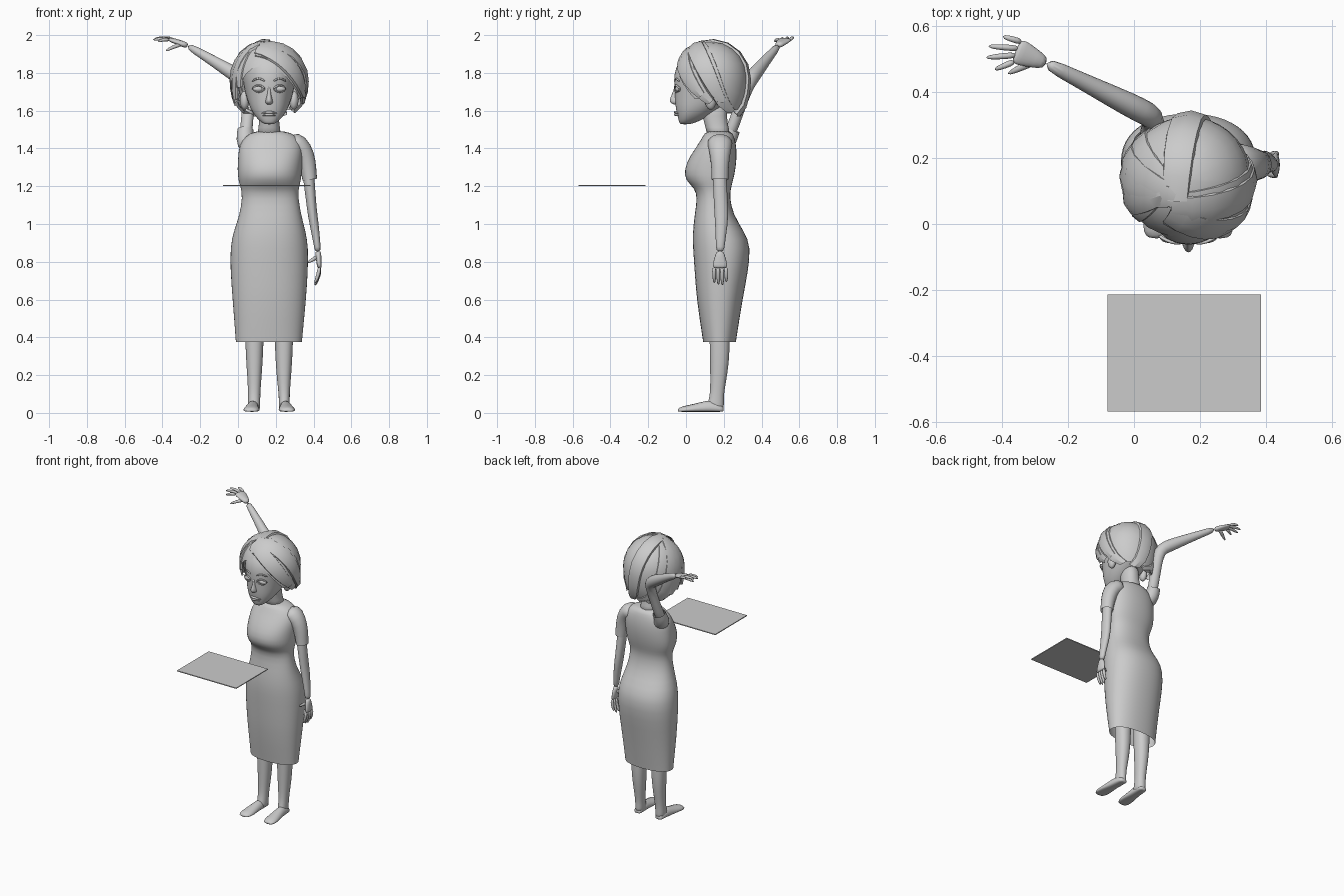
import bpy, bmesh, math
from mathutils import Vector

old = bpy.data.objects.get("Cube")
if old:
    bpy.data.objects.remove(old, do_unlink=True)

grey = bpy.data.materials.new("plain grey")
grey.use_nodes = True
grey.diffuse_color = (0.6, 0.6, 0.6, 1)
grey.node_tree.nodes["Principled BSDF"].inputs["Base Color"].default_value = (0.6, 0.6, 0.6, 1)
MID = 0.165  # body centre line


def finish(name, bm, smooth=True, subdiv=0, recalc=True):
    if recalc:
        bmesh.ops.recalc_face_normals(bm, faces=bm.faces)
    me = bpy.data.meshes.new(name)
    bm.to_mesh(me)
    bm.free()
    me.materials.append(grey)
    ob = bpy.data.objects.new(name, me)
    bpy.context.collection.objects.link(ob)
    for p in me.polygons:
        p.use_smooth = smooth
    if subdiv:
        mod = ob.modifiers.new("Smooth", "SUBSURF")
        mod.levels = mod.render_levels = subdiv
    return ob


def loft(name, rings, start=True, end=True, subdiv=1):
    bm = bmesh.new()
    vs = [[bm.verts.new(p) for p in r] for r in rings]
    n = len(vs[0])
    for a, b in zip(vs, vs[1:]):
        for i in range(n):
            j = (i + 1) % n
            bm.faces.new((a[i], a[j], b[j], b[i]))
    if start:
        bm.faces.new(vs[0])
    if end:
        bm.faces.new(vs[-1])
    return finish(name, bm, subdiv=subdiv)


def section(z, x0, x1, y0, y1, mid=0.5, n=24, p=0.9):
    """Horizontal oval whose widest line sits at fraction mid of its depth."""
    cx, yc = (x0 + x1) / 2, y0 + (y1 - y0) * mid
    pts = []
    for i in range(n):
        a = math.tau * i / n
        c, s = math.cos(a), math.sin(a)
        c, s = math.copysign(abs(c) ** p, c), math.copysign(abs(s) ** p, s)
        pts.append((cx + c * (x1 - x0) / 2, yc + s * (y1 - yc if s > 0 else yc - y0), z))
    return pts


def tube(name, path, ref=(0, 1, 0), n=10, start=True, end=True):
    """Path entries: (point, half width across ref, half width along ref)."""
    pts = [Vector(p[0]) for p in path]
    rings = []
    for i, (_, ra, rb) in enumerate(path):
        d = (pts[min(i + 1, len(pts) - 1)] - pts[max(i - 1, 0)]).normalized()
        a = Vector(ref).cross(d).normalized()
        b = d.cross(a)
        rings.append([pts[i] + a * ra * math.cos(math.tau * k / n) + b * rb * math.sin(math.tau * k / n)
                      for k in range(n)])
    return loft(name, rings, start, end)


def ball(name, at, size):
    bm = bmesh.new()
    bmesh.ops.create_uvsphere(bm, u_segments=16, v_segments=10, radius=1)
    for v in bm.verts:
        v.co = Vector(at) + Vector([c * s for c, s in zip(v.co, size)])
    return finish(name, bm)


# Dress: z, left edge, right edge, front, back, widest line
dress = [(.375, -.013, .34, .09, .265, .5), (.39, -.014, .341, .088, .267, .5),
         (.6, -.03, .362, .055, .30, .5), (.75, -.042, .372, .045, .33, .5),
         (.88, -.043, .374, .035, .345, .5), (.96, -.025, .36, .035, .31, .5),
         (1.05, .008, .335, .045, .25, .5), (1.14, .022, .32, .06, .232, .5),
         (1.19, .015, .322, .045, .238, .55), (1.23, 0, .335, -.005, .25, .65),
         (1.29, -.005, .34, -.012, .263, .65), (1.36, 0, .345, .02, .27, .6),
         (1.42, .005, .345, .062, .266, .55), (1.465, .04, .315, .09, .255, .5),
         (1.495, .085, .255, .105, .24, .5)]
loft("dress", [section(*d) for d in dress], start=False)

# Neck and head
loft("neck", [section(z, MID - w, MID + w, f, b) for z, w, f, b in
              [(1.46, .07, .11, .24), (1.51, .055, .105, .225), (1.57, .052, .085, .215), (1.65, .055, .08, .22)]])
head = [(1.527, .022, -.03, .02, .4), (1.54, .045, -.037, .06, .4), (1.57, .075, -.045, .12, .45),
        (1.61, .1, -.055, .18, .5), (1.66, .118, -.06, .24, .55), (1.72, .135, -.062, .28, .6),
        (1.79, .145, -.068, .3, .55), (1.87, .13, -.04, .28, .5), (1.93, .07, .04, .22, .5)]
loft("head", [section(z, MID - w, MID + w, f, b, m) for z, w, f, b, m in head])
loft("nose", [section(z, MID - w, MID + w, f, 0, .7, 10) for z, w, f in
              [(1.63, .012, -.06), (1.638, .024, -.082), (1.652, .024, -.094), (1.68, .014, -.08),
               (1.72, .012, -.066), (1.745, .016, -.058)]])
for name, z, w, h in [("upper_lip", 1.592, .042, .007), ("lower_lip", 1.58, .034, .008)]:
    tube(name, [((MID + w * t, -.056 + .022 * t * t, z - .006 * t * t), h * (1.15 - t * t), .01)
                for t in (-1, -.5, 0, .5, 1)], ref=(0, 1, 0))

for side, s in (("right", -1), ("left", 1)):
    # Eyes with lids and brows, then ears
    ex = MID + s * .056
    ball(side + "_eye", (ex, -.04, 1.715), (.031, .018, .017))
    for name, z, arch, r in [("upper_lid", 1.715, .021, .006), ("lower_lid", 1.715, -.019, .004),
                             ("brow", 1.755, .016, .006)]:
        tube(side + "_" + name, [((ex + .035 * t, -.054 + .008 * t * t + .012 * s * t, z + arch * (1 - t * t)), r, r)
                                 for t in (-1, -.5, 0, .5, 1)], n=6)
    ball(side + "_ear", (MID + s * .13, .13, 1.655), (.025, .03, .05))

    # Legs and feet
    lx = MID + s * .078
    legs = [(.55, .055, .12, .24), (.375, .049, .124, .232), (.27, .045, .126, .23), (.16, .036, .128, .212),
            (.09, .031, .126, .2), (.04, .032, .11, .202), (.01, .03, .11, .2)]
    loft(side + "_leg", [section(z, lx + s * .004 * (z < .1) - w, lx + w, f, b, n=14) for z, w, f, b in legs])
    foot = [(.2, .022, .03), (.185, .031, .045), (.13, .034, .07), (.08, .038, .055), (.02, .047, .04),
            (-.025, .045, .03), (-.045, .025, .016)]
    rings = []
    for y, w, h in foot:
        cx = lx + s * (.004 + (.2 - y) * .06)
        rings.append([(cx + w * c, y, .006 + h * u) for c, u in
                      [(-.85, 0), (0, 0), (.85, 0), (1, .3), (.75, .75), (0, 1), (-.75, .75), (-1, .3)]])
    loft(side + "_foot", rings)

# Lowered arm and both sleeves
tube("left_sleeve", [((.27, .18, 1.435), .06, .075), ((.325, .18, 1.425), .06, .07), ((.36, .18, 1.36), .052, .055),
                     ((.373, .18, 1.29), .045, .048), ((.38, .18, 1.235), .041, .047)], end=False)
tube("left_arm", [((.36, .18, 1.36), .035, .04), ((.378, .178, 1.22), .031, .038), ((.39, .187, 1.08), .027, .04),
                  ((.403, .188, 1.0), .026, .036), ((.418, .182, .9), .019, .025), ((.423, .18, .85), .018, .024)])
tube("right_sleeve", [((.09, .18, 1.40), .06, .06), ((.05, .2, 1.42), .055, .06), ((.035, .225, 1.45), .05, .05),
                      ((.04, .245, 1.5), .044, .045)], ref=(1, 0, 0), end=False)
tube("right_arm", [((.04, .21, 1.43), .035, .035), ((.045, .25, 1.52), .036, .033), ((.058, .3, 1.66), .035, .03),
                   ((.058, .325, 1.735), .042, .038), ((.02, .345, 1.77), .045, .041), ((-.06, .385, 1.82), .038, .036),
                   ((-.18, .445, 1.893), .025, .025), ((-.27, .49, 1.945), .021, .022)], ref=(.5, 1, 0))


def hand(side, wrist, knuckles, spread, tips, thumb, flat, r):
    """Palm, four fingers fanned about the knuckle line, and a thumb."""
    w, k, s = Vector(wrist), Vector(knuckles), Vector(spread)
    nrm = Vector(flat)
    tube(side + "_palm", [(w, .018, .02), (w.lerp(k, .4), .016, .031), (w.lerp(k, .8), .014, .042), (k, .011, .04)],
         ref=s)
    for i, tip in enumerate(tips):
        base = k + s * (i - 1.5) * .021 - (k - w) * .1
        t = Vector(tip)
        tube(f"{side}_finger_{i + 1}", [(base, r, r), (base.lerp(t, .5) + nrm * .008, r, r), (t, r * .6, r * .6)],
             ref=nrm, n=8)
    base, t = w.lerp(k, .3), Vector(thumb)
    tube(side + "_thumb", [(base, .016, .013), (base.lerp(t, .55) + nrm * .005, .012, .011), (t, .006, .006)], ref=nrm, n=8)


hand("left", (.423, .18, .86), (.432, .18, .765), (0, 1, 0),
     [(.405, .15, .685), (.405, .172, .675), (.408, .193, .672), (.415, .214, .69)],
     (.366, .16, .795), (1, 0, 0), .0115)
hand("right", (-.265, .487, 1.943), (-.36, .527, 1.978), (.35, .93, 0),
     [(-.425, .468, 1.965), (-.452, .505, 1.975), (-.445, .54, 1.982), (-.4, .57, 1.985)],
     (-.385, .455, 1.915), (0, 0, 1), .0105)


# Hair: a cap with a ragged hairline, plus tapered locks swept from a side parting
def direction(az, el):
    az, el = math.radians(az), math.radians(el)
    return Vector((math.cos(el) * math.sin(az), -math.cos(el) * math.cos(az), math.sin(el)))


def on_hair(u, off=0.0):
    u = u.normalized()
    el = math.asin(max(-1, min(1, u.z)))
    flare = math.cos(.6 * el) / max(.05, math.cos(el)) if el < 0 else 1
    return Vector((MID + (.192 + off) * u.x * flare, .135 + (.192 + off) * u.y * flare, 1.765 + (.2 + off) * u.z))


def hairline(az):
    a = abs(az + 8)
    keys = [(0, 24), (25, 15), (45, -5), (70, -32), (95, -28), (125, -48), (190, -66)]
    for (a0, e0), (a1, e1) in zip(keys, keys[1:]):
        if a <= a1:
            return e0 + (e1 - e0) * (a - a0) / (a1 - a0)
    return keys[-1][1]


bm = bmesh.new()
cols, rows = 36, 9
grid = []
for c in range(cols):
    az = c * 360 / cols - 180
    low = hairline(az) + (5 if c % 3 == 0 and abs(az) > 60 else 0)
    grid.append([bm.verts.new(on_hair(direction(az, 88 + (low - 88) * r / rows))) for r in range(rows + 1)])
for c in range(cols):
    a, b = grid[c], grid[(c + 1) % cols]
    for r in range(rows):
        bm.faces.new((a[r], a[r + 1], b[r + 1], b[r]))
bm.faces.new([g[0] for g in grid])
finish("hair_cap", bm)


def lock(name, a, b, width, off):
    u, v = direction(*a), direction(*b)
    side = u.cross(v).normalized()
    bm = bmesh.new()
    strips = []
    for i in range(9):
        t = i / 8
        c = u.slerp(v, t)
        w = width * math.sin(math.pi * (.22 + .68 * t)) ** .7
        strips.append([bm.verts.new(on_hair(c + side * w * k, o)) for k, o in
                       ((-1, off - .012), (-.85, off + .002), (0, off + .008), (.85, off + .002), (1, off - .012))])
    for p, q in zip(strips, strips[1:]):
        for i in range(4):
            bm.faces.new((p[i], p[i + 1], q[i + 1], q[i]))
    ob = finish(name, bm)
    bpy.ops.object.select_all(action="DESELECT")
    ob.select_set(True)
    bpy.context.view_layer.objects.active = ob
    bpy.ops.object.shade_smooth_by_angle(angle=math.radians(30))


ends = [(62, 2), (74, -24), (88, -36), (108, -34), (130, -56), (155, -64), (180, -68), (-155, -64),
        (-130, -58), (-108, -40), (-88, -36), (-72, -30), (-56, -12)]
for i, end in enumerate(ends):
    start = (-30, 48 + 4 * i) if i < 6 else (-30 - 6 * (i - 6), 72 - 2 * (i - 6))
    lock(f"hair_lock_{i + 1}", start, end, .27 if i < 10 else .22, .004 + .006 * (i % 2))

# Open folder: two thin leaves meeting at the fold
for side, x0, x1 in (("right", -.08, .152), ("left", .152, .385)):
    bm = bmesh.new()
    bmesh.ops.create_cube(bm, size=1)
    for v in bm.verts:
        v.co = ((x0 + x1) / 2 + v.co.x * (x1 - x0), -.392 + v.co.y * .356, 1.204 + v.co.z * .006)
    finish("folder_leaf_" + side, bm, smooth=False)
